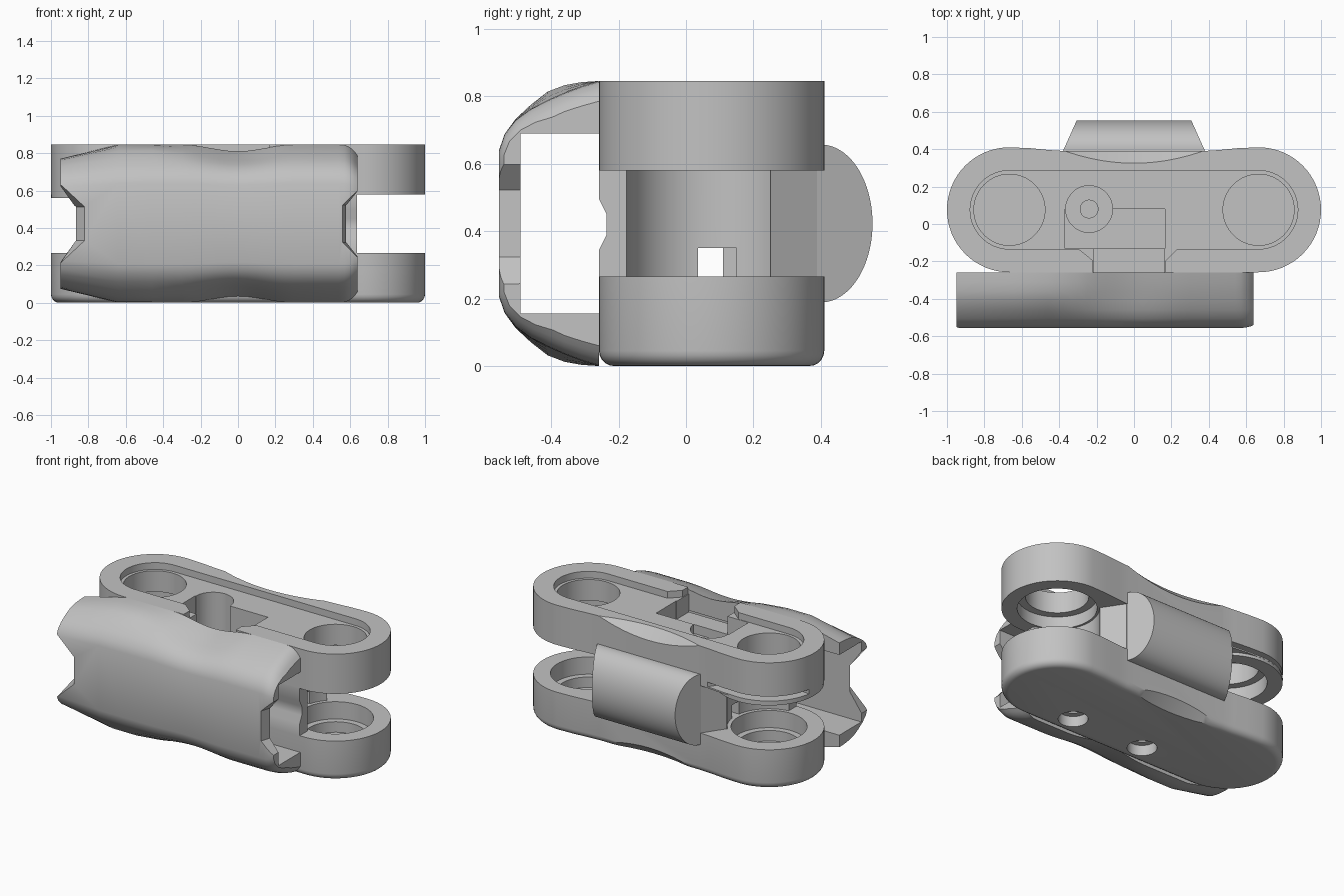
import bpy, bmesh
from math import pi, sin, cos
from mathutils import Vector

if "Cube" in bpy.data.objects:
    bpy.data.objects.remove(bpy.data.objects["Cube"], do_unlink=True)

GREY = bpy.data.materials.new("plain grey")
GREY.use_nodes = True
GREY.diffuse_color = (0.54, 0.54, 0.54, 1)
GREY.node_tree.nodes["Principled BSDF"].inputs["Base Color"].default_value = (0.54, 0.54, 0.54, 1)

END_X, END_Y, END_R = 0.666, 0.076, 0.334
MID = 0.4225


def loft(name, loops):
    """Skin a closed solid through matching closed loops of points."""
    bm = bmesh.new()
    rings = [[bm.verts.new(p) for p in loop] for loop in loops]
    n = len(rings[0])
    for a, b in zip(rings, rings[1:]):
        for i in range(n):
            j = (i + 1) % n
            bm.faces.new((a[i], a[j], b[j], b[i]))
    bm.faces.new(rings[0][::-1])
    bm.faces.new(rings[-1])
    bmesh.ops.recalc_face_normals(bm, faces=bm.faces)
    mesh = bpy.data.meshes.new(name)
    bm.to_mesh(mesh)
    bm.free()
    mesh.materials.append(GREY)
    ob = bpy.data.objects.new(name, mesh)
    bpy.context.collection.objects.link(ob)
    return ob


def prism(name, pts, z0, z1):
    return loft(name, [[(x, y, z) for x, y in pts] for z in (z0, z1)])


def box(name, x0, x1, y0, y1, z0, z1):
    return prism(name, [(x0, y0), (x1, y0), (x1, y1), (x0, y1)], z0, z1)


def arc(cx, cy, r, a0, a1, n=32):
    return [(cx + r * cos(a0 + (a1 - a0) * i / n), cy + r * sin(a0 + (a1 - a0) * i / n))
            for i in range(n + 1)]


def disc(name, x, y, r, z0, z1):
    return prism(name, arc(x, y, r, 0, 2 * pi, 64)[:-1], z0, z1)


def combine(ob, tool, op="DIFFERENCE"):
    """Apply one boolean and discard the tool."""
    mod = ob.modifiers.new("cut", "BOOLEAN")
    mod.operation, mod.solver, mod.object = op, "EXACT", tool
    bpy.context.view_layer.objects.active = ob
    bpy.ops.object.modifier_apply(modifier=mod.name)
    bpy.data.objects.remove(tool, do_unlink=True)


def stadium(r, middle=()):
    """Two round ends, with optional points along the back edge."""
    return (arc(END_X, END_Y, r, -pi / 2, pi / 2) + list(middle)
            + arc(-END_X, END_Y, r, pi / 2, 1.5 * pi))


# Plate outline: round ends with a slight waist at the back
waist = [(0.55, 0.405), (0.45, 0.395), (0.37, 0.39), (-0.37, 0.39), (-0.45, 0.395), (-0.55, 0.405)]
outline = stadium(END_R, waist)


def scoop(side):
    """Large tilted cylinder that hollows the back edge of a plate."""
    r = 1.5
    n = Vector((0, 1, side)).normalized()
    axis = Vector((0, 1, -side)).normalized()
    c = Vector((0, 0.325, MID + side * MID)) + n * r
    ring = arc(0, 0, r, 0, 2 * pi, 160)[:-1]
    return loft("scoop", [[c + Vector((u, 0, 0)) + n * v + axis * t for u, v in ring]
                          for t in (-0.5, 0.5)])


# Upper plate with tray recess, through holes and front slot
top = prism("upper_plate", outline, 0.58, 0.845)
combine(top, disc("lip", -END_X, END_Y, END_R - 0.001, 0.56, 0.60), "UNION")
combine(top, prism("tray", stadium(0.21), 0.80, 0.9))
slot = [(-0.30, -0.12), (-0.30, -0.13), (-0.22, -0.195), (-0.22, -0.3),
        (0.165, -0.3), (0.165, -0.2), (0.235, -0.13), (0.235, -0.12)]
combine(top, prism("slot", slot, 0.80, 0.9))
combine(top, box("front_gap", -0.215, 0.16, -0.3, -0.1, 0.68, 0.9))
combine(top, box("well", -0.37, 0.165, -0.13, 0.08, 0.62, 0.9))
combine(top, disc("shaft", -0.24, 0.08, 0.125, 0.5, 0.9))
for s in (-1, 1):
    combine(top, disc("hole", s * END_X, END_Y, 0.19, 0.5, 0.9))
    combine(top, disc("counterbore", s * END_X, END_Y, 0.24, 0.5, 0.66))
groove = arc(-END_X, END_Y, 0.4, 0.3 * pi, 0.95 * pi) + arc(-END_X, END_Y, 0.27, 0.95 * pi, 0.3 * pi)
combine(top, prism("groove", groove, 0.59, 0.62))
combine(top, scoop(1))

# Lower plate with rounded underside, stepped sockets and screw holes
low = prism("lower_plate", outline, 0, 0.265)
bm = bmesh.new()
bm.from_mesh(low.data)
rim = [e for e in bm.edges if all(v.co.z < 0.01 for v in e.verts)]
bmesh.ops.bevel(bm, geom=rim, offset=0.045, segments=5, profile=0.5, affect="EDGES")
bm.to_mesh(low.data)
bm.free()
for s in (-1, 1):
    combine(low, disc("socket", s * END_X, END_Y, 0.23, 0.15, 0.4))
    combine(low, disc("socket_step", s * END_X, END_Y, 0.19, 0.08, 0.4))
for x in (-0.155, 0.385):
    combine(low, disc("screw_hole", x, -0.11, 0.09, -0.1, 0.07))
    combine(low, disc("screw_bore", x, -0.11, 0.05, -0.1, 0.13))
combine(low, scoop(-1))

# Core between the plates, hollowed around the end sockets
core = box("core", -0.635, 0.635, -0.258, 0.388, 0.26, 0.585)
corner = [(0.475, 0.25), (0.38, 0.392), (0.38, 0.6), (1, 0.6), (1, 0.25)]
for s in (-1, 1):
    combine(core, disc("hollow", s * END_X, END_Y, 0.254, 0.2, 0.7))
    combine(core, prism("corner_cut", [(s * x, y) for x, y in corner], 0.2, 0.7))
combine(core, box("channel", -1, 1, 0.035, 0.11, 0.2, 0.35))
combine(core, box("channel_step", 0.38, 1, 0.1, 0.15, 0.2, 0.35))
combine(core, disc("core_shaft", -0.24, 0.08, 0.125, 0.42, 0.7))
combine(core, disc("shaft_pin", -0.24, 0.08, 0.05, 0.40, 0.5), "UNION")
finger = [(-0.3, 0.5), (-0.26, 0.5), (-0.235, 0.45), (-0.235, 0.39), (-0.26, 0.34), (-0.3, 0.34)]
combine(core, loft("front_groove", [[(x, y, z) for y, z in finger] for x in (-1, 1)]))

# Rear hump: half ellipse with slanted ends
half = arc(0, 0, 1, -pi / 2, pi / 2, 40)
section = [(0.37, MID - 0.234)] + [(0.40 + 0.153 * u, MID + 0.234 * v) for u, v in half] \
    + [(0.37, MID + 0.234)]
hump = loft("rear_hump", [[(s * (0.38 - 0.45 * (y - 0.39)), y, z) for y, z in section]
                          for s in (-1, 1)])

# Front cover: C section (y, half height, shoulder loss) lofted along x
shell = [(-0.258, 0.4225, 0), (-0.31, 0.419, 0.012), (-0.36, 0.410, 0.022),
         (-0.41, 0.391, 0.025), (-0.46, 0.352, 0.012), (-0.505, 0.31, 0.003),
         (-0.538, 0.265, 0), (-0.555, 0.215, 0)]
inner = [(-0.49, 0.2675), (-0.258, 0.2675)]


def drop(x):
    """How far the cover's top sinks at this x."""
    if x < -0.64:
        return 0.075 * (-0.64 - x) / 0.31
    if abs(x) < 0.3:
        return 0.0175 * (1 + cos(pi * x / 0.3))
    return 0.06 * max(0, (x - 0.54) / 0.1) ** 2.5


def cover_loop(x):
    pull = 0.015 * max(0, (x - 0.58) / 0.06) ** 2
    # The shoulder is full on the right and slimmer past the grip
    slim = min(1, max(0, (x + 0.46) / 0.26))
    outer = [(y + pull * (y < -0.4), z - slim * loss - drop(x) * (z / MID) ** 2.3)
             for y, z, loss in shell]
    upper = [(x, y, MID + z) for y, z in outer]
    lower = [(x, y, MID - z) for y, z in reversed(outer)]
    return (upper + lower + [(x, y, MID - z) for y, z in reversed(inner)]
            + [(x, y, MID + z) for y, z in inner])


stations = [-0.95, -0.64, -0.46, -0.38] + [-0.3 + 0.05 * i for i in range(13)] \
    + [0.54, 0.57, 0.59, 0.61, 0.625, 0.64]
cover = loft("front_cover", [cover_loop(x) for x in stations])


def notch(edge, deep, slant, wide, narrow):
    """Tapered end notch with a bevelled lip."""
    loops = []
    for y, d in ((-0.62, deep), (-0.555, deep), (-0.485, deep + slant), (-0.47, deep + slant)):
        loops.append([(edge, y, MID + wide), (d, y, MID + narrow),
                      (d, y, MID - narrow), (edge, y, MID - wide)])
    return loft("notch", loops)


combine(cover, notch(-0.97, -0.82, -0.05, 0.23, 0.09))
combine(cover, notch(0.66, 0.56, 0.02, 0.20, 0.10))

# Smooth the rounded faces, keep real edges crisp
bpy.ops.object.select_all(action="DESELECT")
for ob in (top, low, core, hump, cover):
    ob.select_set(True)
    bpy.context.view_layer.objects.active = ob
bpy.ops.object.shade_smooth_by_angle(angle=0.5)
